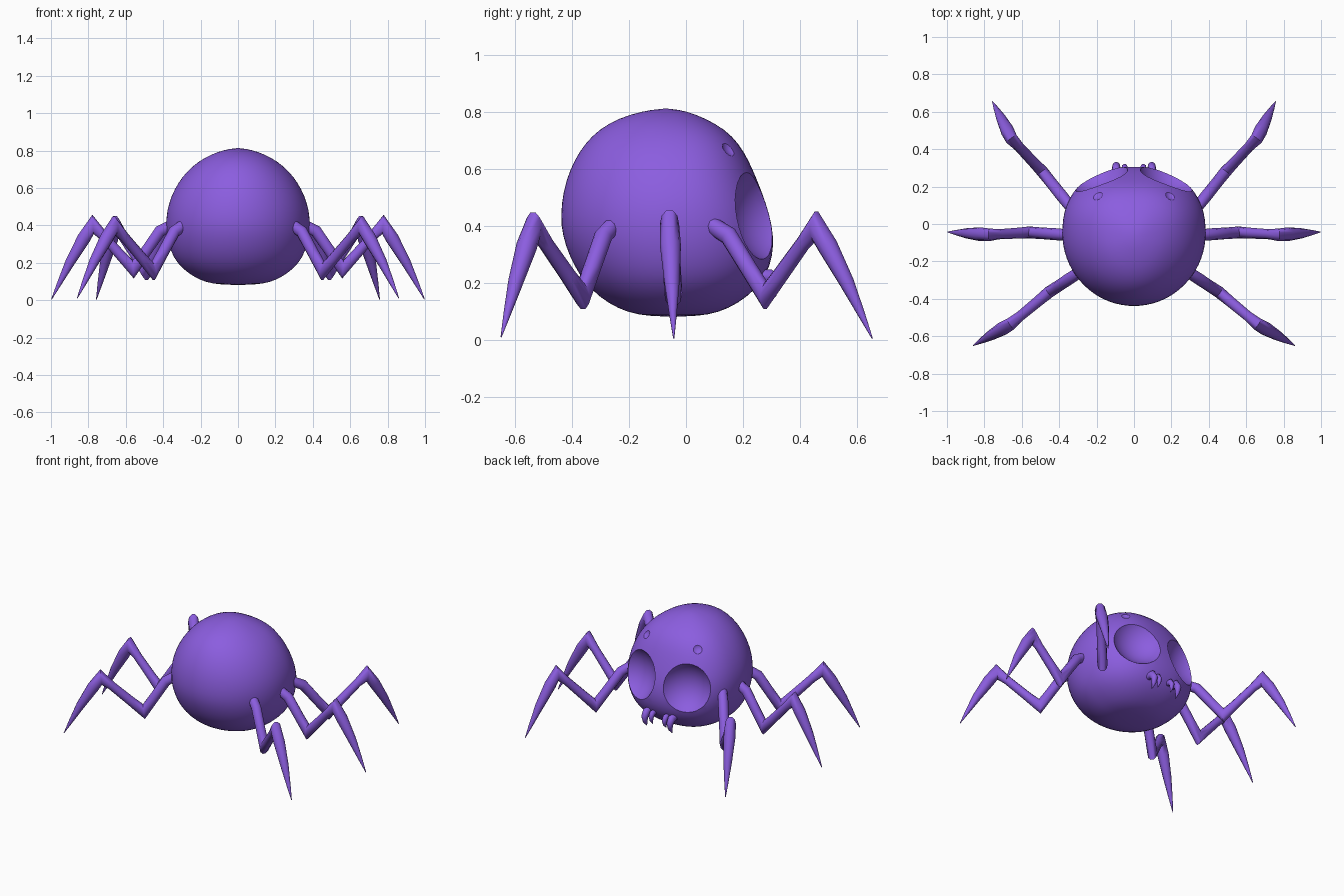
import bpy, bmesh, math
from mathutils import Vector

if "Cube" in bpy.data.objects:
    bpy.data.objects.remove(bpy.data.objects["Cube"])

purple = bpy.data.materials.new("purple")
purple.diffuse_color = (0.26, 0.11, 0.74, 1)
purple.use_nodes = True
purple.node_tree.nodes["Principled BSDF"].inputs["Base Color"].default_value = purple.diffuse_color


def make_object(name, bm):
    bmesh.ops.recalc_face_normals(bm, faces=bm.faces)
    mesh = bpy.data.meshes.new(name)
    bm.to_mesh(mesh)
    bm.free()
    obj = bpy.data.objects.new(name, mesh)
    bpy.context.collection.objects.link(obj)
    mesh.materials.append(purple)
    return obj


def activate(obj):
    bpy.ops.object.select_all(action='DESELECT')
    obj.select_set(True)
    bpy.context.view_layer.objects.active = obj


def smooth(obj, angle):
    activate(obj)
    bpy.ops.object.shade_smooth_by_angle(angle=math.radians(angle))


def skin_rings(bm, rings):
    for a, b in zip(rings, rings[1:]):
        n = len(a)
        for i in range(n):
            bm.faces.new((a[i], a[(i + 1) % n], b[(i + 1) % n], b[i]))


def tube(name, points, side, sides=10):
    """Sweep a round section along (point, radius) pairs lying in one plane."""
    bm = bmesh.new()
    pts = [Vector(p) for p, r in points]
    rings = []
    for k, (p, r) in enumerate(points):
        d0 = (pts[k] - pts[max(k - 1, 0)]).normalized()
        d1 = (pts[min(k + 1, len(pts) - 1)] - pts[k]).normalized()
        t = (d0 + d1).normalized()
        miter = min(1.6, 1 / max(0.2, max(d0.dot(t), d1.dot(t))))
        w = t.cross(side).normalized()
        rings.append([bm.verts.new(pts[k] + side * (r * math.cos(a)) + w * (r * miter * math.sin(a)))
                      for a in (2 * math.pi * i / sides for i in range(sides))])
    skin_rings(bm, rings)
    bm.faces.new(rings[0])
    bm.faces.new(rings[-1])
    obj = make_object(name, bm)
    smooth(obj, 60)
    return obj


# Body: stacked egg-shaped rings (z, half width, back y, front y)
profile = [(0.087, 0.14, -0.17, 0.08), (0.11, 0.21, -0.24, 0.15), (0.15, 0.275, -0.305, 0.215),
           (0.20, 0.328, -0.355, 0.265), (0.26, 0.36, -0.395, 0.298), (0.33, 0.38, -0.425, 0.31),
           (0.40, 0.387, -0.442, 0.305), (0.48, 0.382, -0.44, 0.283), (0.56, 0.357, -0.424, 0.252),
           (0.63, 0.32, -0.395, 0.222), (0.69, 0.273, -0.357, 0.187), (0.74, 0.215, -0.307, 0.138),
           (0.78, 0.145, -0.237, 0.067), (0.805, 0.07, -0.15, 0.0)]
bm = bmesh.new()
rings = []
N = 36
for z, rx, yb, yf in profile:
    cy = -0.05 if yf > 0.1 else (yb + yf) / 2
    ring = []
    for i in range(N):
        a = 2 * math.pi * i / N
        c, s = math.cos(a), math.sin(a)
        e = 2 / 2.35 if s > 0 else 1.0
        x = math.copysign(abs(c) ** e, c) * rx
        y = cy + (abs(s) ** e * (yf - cy) if s > 0 else s * (cy - yb))
        ring.append(bm.verts.new((x, y, z)))
    rings.append(ring)
skin_rings(bm, rings)
for ring, pole in ((rings[0], (0, -0.045, 0.08)), (rings[-1], (0, -0.07, 0.815))):
    v = bm.verts.new(pole)
    for i in range(N):
        bm.faces.new((ring[i], ring[(i + 1) % N], v))
body = make_object("body", bm)
activate(body)
sub = body.modifiers.new("round", 'SUBSURF')
sub.levels = sub.render_levels = 1
bpy.ops.object.modifier_apply(modifier=sub.name)

# Eye sockets: bowls cut into the body (rim centre, outward direction, rim radius, bowl radius)
sockets = [((0.165, 0.237, 0.425), (0.42, 0.87, 0.25), 0.148, 0.20),
           ((0.196, 0.158, 0.672), (0.45, 0.52, 0.65), 0.038, 0.048)]
for centre, direction, rim, bowl in sockets:
    for m in (-1, 1):
        c = Vector((centre[0] * m, centre[1], centre[2]))
        n = Vector((direction[0] * m, direction[1], direction[2])).normalized()
        bm = bmesh.new()
        bmesh.ops.create_uvsphere(bm, u_segments=32, v_segments=20, radius=bowl)
        cutter = make_object("socket_cutter", bm)
        cutter.location = c + n * math.sqrt(bowl ** 2 - rim ** 2)
        cutter.hide_render = True
        activate(body)
        cut = body.modifiers.new("socket", 'BOOLEAN')
        cut.operation = 'DIFFERENCE'
        cut.solver = 'EXACT'
        cut.object = cutter
        bpy.context.view_layer.update()
        bpy.ops.object.modifier_apply(modifier=cut.name)
        bpy.data.objects.remove(cutter)
smooth(body, 30)

# Legs: root, elbow, knee, tip
legs = {"front": ((0.33, 0.08, 0.41), (0.49, 0.28, 0.155), (0.655, 0.455, 0.40), (0.757, 0.655, 0.005)),
        "middle": ((0.34, -0.06, 0.41), (0.56, -0.045, 0.165), (0.775, -0.058, 0.405), (0.997, -0.043, 0.005)),
        "back": ((0.28, -0.25, 0.41), (0.455, -0.365, 0.155), (0.66, -0.535, 0.40), (0.86, -0.65, 0.01))}
for leg, joints in legs.items():
    for label, m in (("left", -1), ("right", 1)):
        root, elbow, knee, tip = (Vector((p[0] * m, p[1], p[2])) for p in joints)
        span = tip - root
        side = Vector((-span.y, span.x, 0)).normalized()
        up = Vector((0, 0, 1))
        path = [(root, 0.03), (root.lerp(elbow, 0.35) + up * 0.045, 0.032),
                (root.lerp(elbow, 0.7) + up * 0.02, 0.031), (elbow, 0.032),
                (elbow.lerp(knee, 0.3), 0.029), (elbow.lerp(knee, 0.75), 0.027), (knee, 0.034),
                (knee.lerp(tip, 0.22) + up * 0.015, 0.037), (knee.lerp(tip, 0.55) + up * 0.02, 0.027),
                (knee.lerp(tip, 0.8) + up * 0.01, 0.014), (tip, 0.002)]
        tube(f"{leg}_leg_{label}", path, side)

# Fangs: a large and a small hook on each side of the mouth
for label, m in (("left", -1), ("right", 1)):
    for size, x, s in (("large", 0.095, 1.0), ("small", 0.05, 0.75)):
        path = [((x * m, 0.25, 0.225), 0.022 * s),
                ((x * m, 0.29, 0.225), 0.024 * s),
                ((x * m, 0.29 + 0.02 * s, 0.225 - 0.03 * s), 0.021 * s),
                ((x * m, 0.29 + 0.015 * s, 0.225 - 0.065 * s), 0.014 * s),
                ((x * m, 0.29 - 0.005 * s, 0.225 - 0.1 * s), 0.001)]
        tube(f"{size}_fang_{label}", path, Vector((1, 0, 0)))
